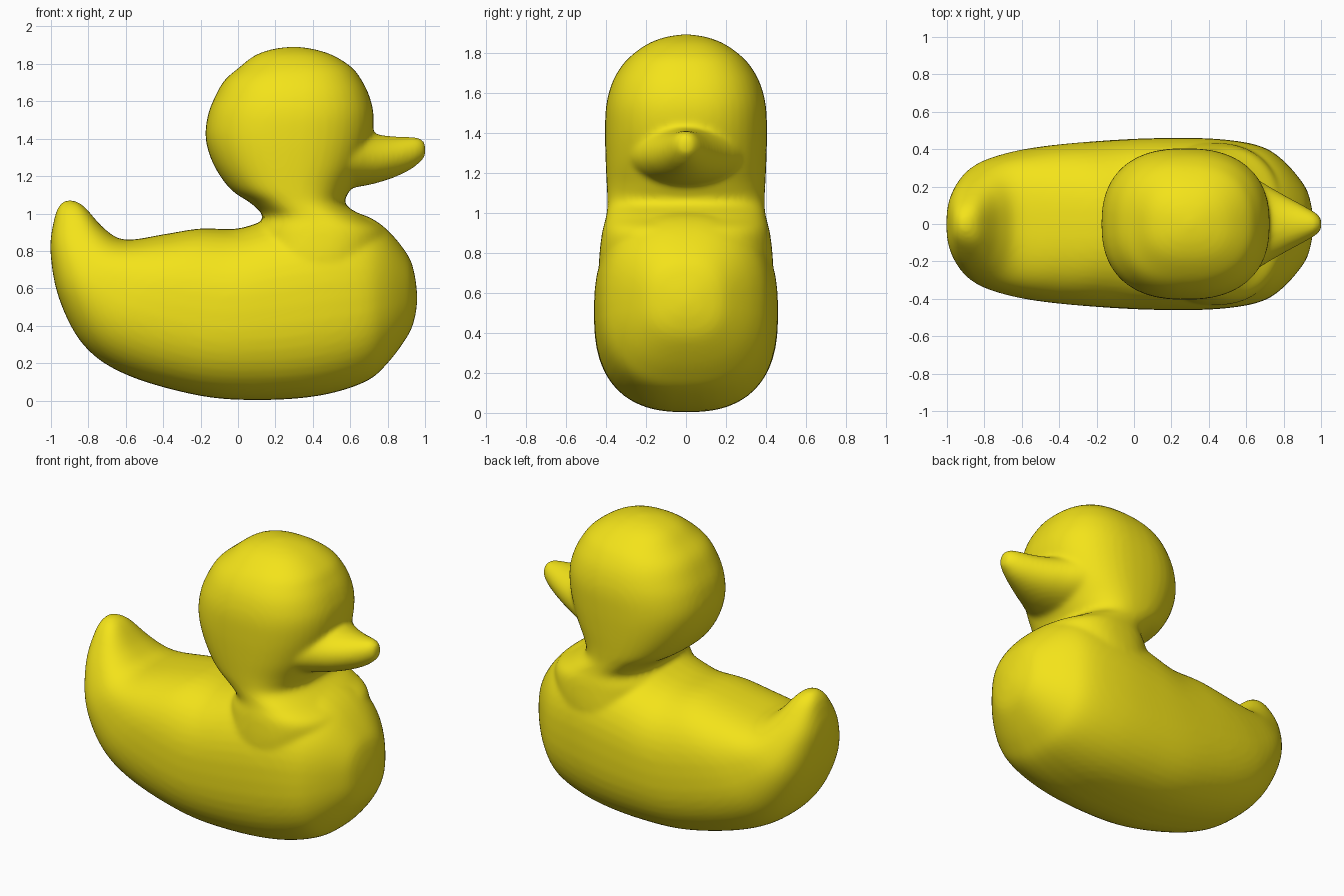
import bpy, bmesh, math

if "Cube" in bpy.data.objects:
    bpy.data.objects.remove(bpy.data.objects["Cube"])

SEG, STEPS = 48, 6


def spow(v, n):
    return math.copysign(abs(v) ** (2.0 / n), v)


def catmull(p0, p1, p2, p3, t):
    return [0.5 * (2 * b + (c - a) * t + (2 * a - 5 * b + 4 * c - d) * t * t
                   + (3 * b - a - 3 * c + d) * t ** 3)
            for a, b, c, d in zip(p0, p1, p2, p3)]


def loft(bm, keys, n):
    """Loft rounded rings; key = (x1, z1, x2, z2, half width in y)."""
    rows = []
    last = len(keys) - 1
    for i in range(last):
        ctrl = [keys[max(0, min(last, i + k))] for k in (-1, 0, 1, 2)]
        rows += [catmull(*ctrl, s / STEPS) for s in range(STEPS)]
    rows.append(keys[-1])
    rings = []
    for x1, z1, x2, z2, w in rows:
        ring = []
        for j in range(SEG):
            a = 2 * math.pi * j / SEG
            c, s = spow(math.cos(a), n) / 2, spow(math.sin(a), n)
            ring.append(bm.verts.new(((x1 + x2) / 2 + (x1 - x2) * c, w * s,
                                      (z1 + z2) / 2 + (z1 - z2) * c)))
        rings.append(ring)
    for r0, r1 in zip(rings, rings[1:]):
        for j in range(SEG):
            k = (j + 1) % SEG
            bm.faces.new((r0[j], r0[k], r1[k], r1[j]))
    for ring in (rings[0], rings[-1]):
        bm.faces.new(ring)


# Body: rings swept from the tail tip to the chest (top point, bottom point, width)
body = [(-.90, 1.075, -.90, 1.075, 0), (-.86, 1.062, -.945, 1.055, .055),
        (-.815, 1.03, -.98, .98, .12), (-.71, .915, -1.003, .80, .23),
        (-.60, .86, -.955, .54, .33), (-.39, .89, -.82, .29, .39),
        (-.20, .92, -.59, .135, .425), (0, .92, -.20, .025, .45),
        (.20, .98, .13, .003, .46), (.45, 1.03, .44, .027, .455),
        (.65, 1.0, .68, .10, .42), (.785, .925, .80, .20, .345),
        (.907, .78, .91, .35, .21), (.945, .67, .947, .45, .11),
        (.96, .55, .96, .55, 0)]

# Neck and head: horizontal rings (z, back x, front x, half width)
head = [(.60, .10, .70, .42), (.75, .08, .78, .435), (.90, .085, .80, .42),
        (.98, .133, .68, .40), (1.05, .075, .575, .393), (1.13, -.04, .60, .396),
        (1.26, -.13, .67, .402), (1.40, -.173, .715, .405), (1.53, -.16, .725, .40),
        (1.635, -.118, .70, .375), (1.715, -.07, .66, .335), (1.78, .005, .61, .28),
        (1.845, .09, .51, .19), (1.88, .19, .40, .095), (1.893, .30, .30, 0)]

# Beak: upright rings (x, top z, bottom z, half width)
beak = [(.40, 1.50, 1.12, .34), (.50, 1.48, 1.12, .33), (.60, 1.46, 1.135, .28),
        (.70, 1.435, 1.153, .215), (.76, 1.42, 1.168, .18), (.84, 1.412, 1.195, .135),
        (.92, 1.41, 1.233, .092), (.97, 1.405, 1.27, .062), (.998, 1.38, 1.30, .035),
        (1.005, 1.345, 1.345, 0)]

bm = bmesh.new()
loft(bm, body, 2.5)
loft(bm, [(f, z, b, z, w) for z, b, f, w in head], 2.4)
loft(bm, [(x, t, x, b, w) for x, t, b, w in beak], 2.0)
bmesh.ops.remove_doubles(bm, verts=bm.verts, dist=1e-5)
bmesh.ops.recalc_face_normals(bm, faces=bm.faces)
mesh = bpy.data.meshes.new("toy_duck")
bm.to_mesh(mesh)
bm.free()

duck = bpy.data.objects.new("toy_duck", mesh)
bpy.context.collection.objects.link(duck)

# Fuse the parts into one skin and soften the joins
remesh = duck.modifiers.new("fuse", 'REMESH')
remesh.mode = 'VOXEL'
remesh.voxel_size = 0.014
remesh.use_smooth_shade = True
smooth = duck.modifiers.new("soften", 'SMOOTH')
smooth.factor = 0.5
smooth.iterations = 14

yellow = bpy.data.materials.new("yellow")
yellow.diffuse_color = (0.9, 0.77, 0.01, 1)
yellow.use_nodes = True
yellow.node_tree.nodes["Principled BSDF"].inputs["Base Color"].default_value = yellow.diffuse_color
mesh.materials.append(yellow)
for p in mesh.polygons:
    p.use_smooth = True
